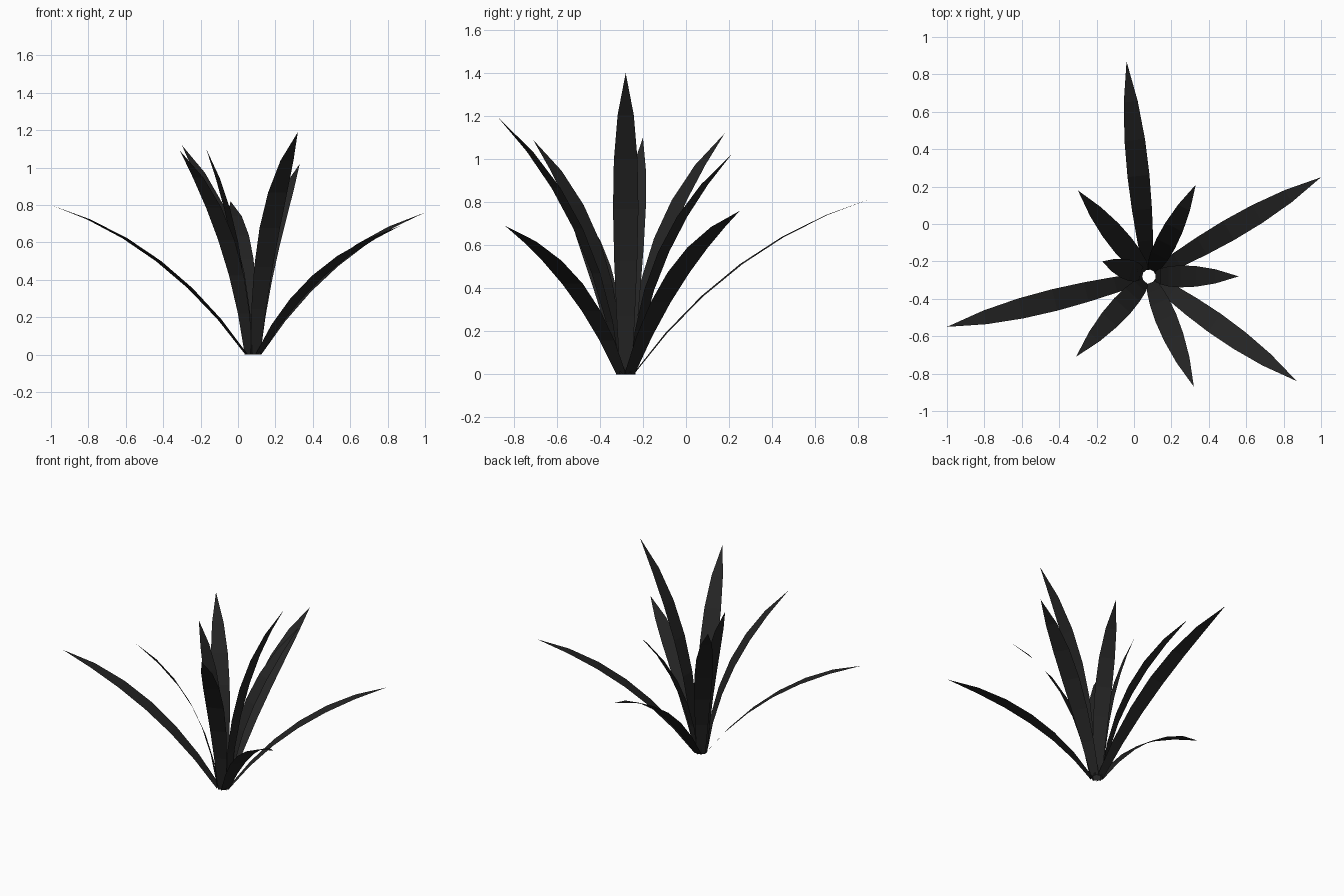
import bpy
import bmesh
from mathutils import Vector

cube = bpy.data.objects.get("Cube")
if cube:
    bpy.data.objects.remove(cube, do_unlink=True)

# One dark leaf colour
leaf_mat = bpy.data.materials.new("charcoal_leaf")
leaf_mat.use_nodes = True
colour = (0.018, 0.018, 0.018, 1)
leaf_mat.diffuse_color = colour
leaf_mat.node_tree.nodes["Principled BSDF"].inputs["Base Color"].default_value = colour

CENTRE = Vector((0.08, -0.28, 0))
RING = 0.035
WIDTHS = (0.055, 0.085, 0.107, 0.118, 0.11, 0.075, 0)


def ease(t, start):
    """Quadratic from 0 to 1 with the given starting slope."""
    return t * (start + (1 - start) * t)


def make_leaf(name, tip, scale=1.0):
    """Arching flat blade from the central ring to a pointed tip."""
    tip = Vector(tip)
    out = Vector((tip.x - CENTRE.x, tip.y - CENTRE.y, 0))
    reach = out.length - RING
    out.normalize()
    side = Vector((-out.y, out.x, 0))
    # Spreading leaves arch over more than upright ones
    spread = min(0.8, max(0.15, reach - 0.25))
    rise = 1.1 + 0.5 * spread

    bm = bmesh.new()
    rows = []
    last = len(WIDTHS) - 1
    for i, width in enumerate(WIDTHS):
        t = i / last
        p = CENTRE + out * (RING + reach * ease(t, spread))
        p.z = tip.z * ease(t, rise)
        half = side * width * scale / 2
        if i == last:
            rows.append([bm.verts.new(p)])
        else:
            rows.append([bm.verts.new(p - half), bm.verts.new(p + half)])
    for a, b in zip(rows, rows[1:]):
        bm.faces.new([a[0]] + b + [a[1]])
    # Upper side faces up and inward
    for f in bm.faces:
        f.normal_update()
        if f.normal.z < 0:
            f.normal_flip()
    mesh = bpy.data.meshes.new(name)
    bm.to_mesh(mesh)
    bm.free()
    mesh.materials.append(leaf_mat)
    obj = bpy.data.objects.new(name, mesh)
    bpy.context.collection.objects.link(obj)


# Leaves around the rosette
make_leaf("leaf_back_left_long", (1.0, 0.25, 0.76))
make_leaf("leaf_back_left_short", (0.33, 0.21, 1.02), 0.95)
make_leaf("leaf_back", (-0.04, 0.87, 0.82))
make_leaf("leaf_back_right", (-0.30, 0.18, 1.12))
make_leaf("leaf_right_upright", (-0.17, -0.20, 1.10), 0.95)
make_leaf("leaf_right_long", (-1.0, -0.55, 0.80))
make_leaf("leaf_front_right", (-0.31, -0.71, 1.09))
make_leaf("leaf_front", (0.32, -0.87, 1.19))
make_leaf("leaf_front_left_long", (0.87, -0.84, 0.69))
make_leaf("leaf_left_upright", (0.56, -0.28, 1.40))
